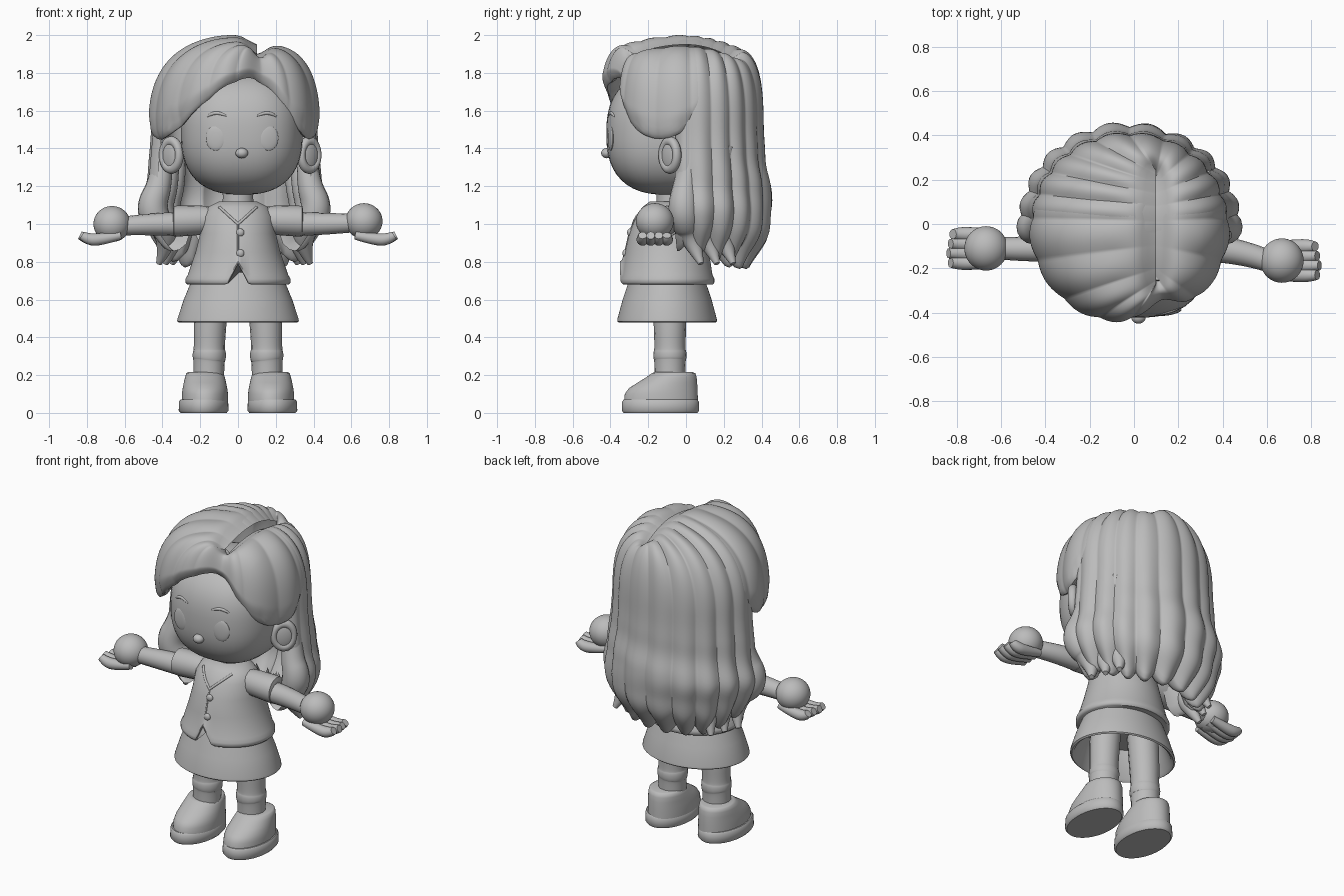
import bpy, bmesh
from math import sin, cos, pi, radians, acos, sqrt, exp
from mathutils import Vector

cube = bpy.data.objects.get("Cube")
if cube:
    bpy.data.objects.remove(cube, do_unlink=True)

clay = bpy.data.materials.new("clay_grey")
clay.use_nodes = True
GREY = (0.5, 0.5, 0.5, 1)
clay.diffuse_color = GREY
clay.node_tree.nodes["Principled BSDF"].inputs["Base Color"].default_value = GREY


def interp(x, pts):
    """Piecewise linear lookup in sorted (x, value) pairs."""
    for (a, u), (b, v) in zip(pts, pts[1:]):
        if x <= b:
            return u + (v - u) * max(0, (x - a) / (b - a))
    return pts[-1][1]


def smooth(x, pts):
    """Lookup averaged over a small window, to round the corners."""
    span = (pts[-1][0] - pts[0][0]) / 40
    return sum(interp(x + span * k, pts) for k in range(-2, 3)) / 5


def finish(ob, name, angle=50):
    ob.name = ob.data.name = name
    ob.data.materials.clear()
    ob.data.materials.append(clay)
    bpy.ops.object.select_all(action='DESELECT')
    ob.select_set(True)
    bpy.context.view_layer.objects.active = ob
    bpy.ops.object.shade_smooth_by_angle(angle=radians(angle))
    return ob


def from_bmesh(bm, name):
    me = bpy.data.meshes.new(name)
    bm.to_mesh(me)
    bm.free()
    ob = bpy.data.objects.new(name, me)
    bpy.context.collection.objects.link(ob)
    return finish(ob, name)


def ball(name, loc, scale, p=2, rot=(0, 0, 0)):
    """Ellipsoid; p above 2 makes it boxier."""
    bpy.ops.mesh.primitive_uv_sphere_add(segments=48, ring_count=28, location=loc, rotation=rot)
    ob = bpy.context.object
    for v in ob.data.vertices:
        v.co /= sum(abs(c) ** p for c in v.co) ** (1 / p)
    ob.scale = scale
    return finish(ob, name)


def loft(name, rings, cx=0.0, n=96, shape=None):
    """Stack of ellipses (z, cy, rx, ry) with capped ends."""
    bm = bmesh.new()
    rows = [[bm.verts.new((cx + rx * sin(2 * pi * i / n), cy - ry * cos(2 * pi * i / n), z))
             for i in range(n)] for z, cy, rx, ry in rings]
    for a, b in zip(rows, rows[1:]):
        for i in range(n):
            bm.faces.new((a[i - 1], a[i], b[i], b[i - 1]))
    bm.faces.new(rows[0])
    bm.faces.new(rows[-1])
    bmesh.ops.recalc_face_normals(bm, faces=bm.faces)
    if shape:
        for v in bm.verts:
            shape(v.co)
    return from_bmesh(bm, name)


def tube(name, pts, kind='NURBS'):
    """Round tube through (x, y, z, radius) points."""
    cu = bpy.data.curves.new(name, 'CURVE')
    cu.dimensions, cu.bevel_depth, cu.bevel_resolution, cu.use_fill_caps = '3D', 1, 6, True
    sp = cu.splines.new(kind)
    sp.points.add(len(pts) - 1)
    for q, (x, y, z, r) in zip(sp.points, pts):
        q.co, q.radius = (x, y, z, 1), r
    if kind == 'NURBS':
        sp.order_u, sp.use_endpoint_u = 3, True
    ob = bpy.data.objects.new(name, cu)
    bpy.context.collection.objects.link(ob)
    bpy.ops.object.select_all(action='DESELECT')
    ob.select_set(True)
    bpy.context.view_layer.objects.active = ob
    bpy.ops.object.convert(target='MESH')
    return finish(bpy.context.object, name)


# Hair: strands fall from a parting line, over a dome, then down to a turned-in lip
FLARE = [(0.76, 0.9), (0.82, 0.92), (0.95, 1.05), (1.1, 1.12), (1.3, 1.03), (1.5, 1)]


def hair(name, a0, a1, low, waves, amp, lip, hem_width, puff=0.0, n=200, m=56):
    bm = bmesh.new()
    grid = []
    for i in range(n + 1):
        deg = a0 + (a1 - a0) * i / n
        a = radians(deg)
        out = Vector((sin(a), -cos(a)))
        mid = Vector((-0.02, 0))
        front = cos(a) > 0
        rim = Vector((0.44 * sin(a), -(0.45 if front else 0.41) * cos(a)))
        rim.y += 0.075 * exp(-((deg - 19) / 15) ** 2)
        start = Vector((0.1, -(0.27 if front else 0.24) * cos(a)))
        side = interp(rim.x, [(0.02, 0), (0.2, 1)])
        rise = 0.5 - 0.05 * side - (0.05 if front else 0.07) * cos(a) ** 2
        p = 2.6 + (0.4 if front else 0.2) * cos(a) ** 2
        ridge = abs(sin(a * waves + 0.5 * sin(3 * a)))
        end = low(deg, ridge)
        t_end = acos(max(0, (end - 1.5) / rise) ** (p / 2)) if end > 1.5 else pi / 2
        dome, drop = t_end * 0.5, max(0, 1.5 - end)
        hem = max(0, 1 - min(deg - a0, a1 - deg) / hem_width) ** 2
        col = []
        for j in range(m + 1):
            w = j / m
            q = w * (dome + drop)
            t = min(q / 0.5, pi / 2)
            u, h = sin(t) ** (2 / p), max(0, cos(t)) ** (2 / p)
            z = 1.5 + rise * h - max(0, q - dome)
            f = smooth(z, FLARE)
            f += 0.015 * sin(22 * z + 2 * a) * min(1, max(0, 1.4 - z) * 5)
            step = (mid + rim * f - start) * u
            xy = start + step
            off = amp * (ridge - 0.6) * min(1, step.length / 0.2) * interp(z, [(1.0, 1.8), (1.6, 1)])
            off += (puff - 0.06 * hem) * u - 0.4 * lip * max(0, (w - 0.9) / 0.1) ** 2
            xy += out * off
            z += off * h - 0.05 * exp(-(step.length / 0.06) ** 2)
            col.append(bm.verts.new((xy.x, xy.y, z)))
        for inward, up in ((0.4, -0.008), (0.8, 0.0), (1.0, 0.03), (1.0, 0.14)):
            xy -= out * lip * inward * 0.4
            col.append(bm.verts.new((xy.x, xy.y, z + up)))
        grid.append(col)
    for a, b in zip(grid, grid[1:]):
        for j in range(len(a) - 1):
            bm.faces.new((a[j], a[j + 1], b[j + 1], b[j]))
    return from_bmesh(bm, name)


EDGE = [(-120, 1.82), (-106, 1.64), (-92, 1.5), (-76, 1.45), (-58, 1.45), (-32, 1.58), (-12, 1.74), (6, 1.79),
        (16, 1.81), (26, 1.77), (34, 1.66), (47, 1.53), (60, 1.46), (78, 1.45), (92, 1.5), (106, 1.64), (120, 1.82)]
hair("fringe", -120, 120, lambda d, r: smooth(d, EDGE), 8, 0.012, 0.06, 34, 0.012)
hair("back_hair", 82, 278,
     lambda d, r: 0.77 + 0.06 * (1 - r) + 0.1 * sin(radians(d)) ** 8, 10, 0.015, 0.09, 12)
for s, tag in ((-1, "right"), (1, "left")):
    k = s * (1 if s < 0 else 0.91)
    for i in range(3):
        y = 0.0 + 0.085 * i
        x = 0.4 - 0.035 * i
        tube(f"{tag}_lock_{i}", [(x * k, y + 0.04, 1.42, 0.05), (x * k, y, 1.24, 0.06),
                                 ((x + 0.075) * k, y - 0.02, 1.06, 0.085),
                                 ((x - 0.05) * k, y + 0.02, 0.94, 0.065),
                                 ((x + 0.02) * k, y + 0.08, 0.79, 0.015)])

# Head and face
HEAD, SIZE, BOX = Vector((0.02, -0.1, 1.48)), Vector((0.322, 0.322, 0.325)), 2.5


def face_y(x, z):
    left = 1 - abs((x - HEAD.x) / SIZE.x) ** BOX - abs((z - HEAD.z) / SIZE.z) ** BOX
    return HEAD.y - SIZE.y * left ** (1 / BOX)


ball("head", HEAD, SIZE, BOX)
ball("nose", (0.02, face_y(0.02, 1.375) - 0.005, 1.375), (0.033, 0.03, 0.027))
for s, tag in ((-1, "right"), (1, "left")):
    ex = 0.022 + 0.14 * s
    ball(f"{tag}_eye", (ex, face_y(ex, 1.455) + 0.006, 1.455), (0.053, 0.012, 0.066), rot=(0, 0, 0.2 * s))
    tube(f"{tag}_eyebrow", [(0.02 + s * d, face_y(0.02 + s * d, z) + 0.003, z, r)
                            for d, z, r in ((0.08, 1.572, 0.004), (0.11, 1.585, 0.009), (0.14, 1.588, 0.009),
                                            (0.165, 1.58, 0.009), (0.185, 1.568, 0.004))])
    ear, turn = (0.012 + 0.365 * s, -0.085, 1.365), -0.85 * s
    ball(f"{tag}_ear", ear, (0.026, 0.062, 0.085), rot=(0, 0, turn))
    bpy.ops.mesh.primitive_torus_add(location=ear, rotation=(0, pi / 2, turn),
                                     major_radius=0.057, minor_radius=0.021)
    bpy.context.object.scale = (1.28, 1, 1.2)
    finish(bpy.context.object, f"{tag}_ear_rim")
loft("neck", [(1.04, -0.08, 0.09, 0.085), (1.14, -0.08, 0.08, 0.075), (1.24, -0.08, 0.085, 0.08)])

# Vest with a notched hem, skirt beneath
VEST = [(0.68, 0.268, 0.242), (0.69, 0.278, 0.25), (0.71, 0.278, 0.25), (0.73, 0.266, 0.24),
        (0.85, 0.225, 0.222), (0.95, 0.2, 0.2), (1.04, 0.19, 0.165), (1.09, 0.16, 0.13), (1.12, 0.1, 0.09)]


def notch(co):
    if co.y < -0.2:
        co.z += 0.11 * max(0, 1 - abs(co.x) / 0.055) * max(0, (0.86 - co.z) / 0.18)


def vest_point(x, z, r):
    rx, ry = (interp(z, [(v[0], v[i]) for v in VEST]) for i in (1, 2))
    return (x, -0.1 - ry * sqrt(1 - (x / rx) ** 2), z, r)


loft("vest", [(z, -0.1, rx, ry) for z, rx, ry in VEST], shape=notch)
loft("skirt", [(z, -0.1, rx, rx * 0.82) for z, rx in
               ((0.8, 0.21), (0.69, 0.25), (0.6, 0.287), (0.5, 0.32), (0.485, 0.322),
                (0.478, 0.312), (0.49, 0.295), (0.65, 0.235))])
tube("vest_seam", [vest_point(0, z, 0.005) for z in (1.0, 0.95, 0.85, 0.8)], 'POLY')
for s, tag in ((-1, "right"), (1, "left")):
    tube(f"{tag}_neckline", [vest_point(s * 0.011 * i, 1.0 + 0.01 * i, 0.007) for i in range(10)], 'POLY')
for i, z in enumerate((0.955, 0.845)):
    ball(f"button_{i}", vest_point(0.012, z, 0)[:3], (0.021, 0.014, 0.021))

# Arms, hands, legs and shoes
for s, tag, hy, hz in ((-1, "right", -0.11, 1.0), (1, "left", -0.165, 1.015)):
    tube(f"{tag}_sleeve", [(s * x, -0.1, z, r) for x, z, r in
                           ((0.12, 1.02, 0.07), (0.2, 1.02, 0.078), (0.32, 1.015, 0.082),
                            (0.34, 1.015, 0.08), (0.345, 1.015, 0.06))], 'POLY')
    tube(f"{tag}_arm", [(s * 0.3, -0.105, 1.0, 0.064), (s * 0.46, -0.115, 1.0, 0.058),
                        (s * 0.6, hy, hz - 0.01, 0.05)])
    ball(f"{tag}_hand", (s * 0.667, hy, hz), (0.098, 0.1, 0.095))
    for i in range(4):
        y = hy - 0.065 + 0.043 * i
        reach = 0.837 - 0.01 * abs(i - 1)
        tube(f"{tag}_finger_{i}", [(s * 0.62, y, 0.94, 0.022), (s * 0.74, y, 0.914, 0.034),
                                   (s * 0.8, y, 0.922, 0.03), (s * reach, y, 0.94, 0.022)])
    tube(f"{tag}_leg", [(s * x, -0.085, z, r) for x, z, r in
                        ((0.135, 0.66, 0.09), (0.148, 0.48, 0.087), (0.152, 0.34, 0.081), (0.152, 0.32, 0.088),
                         (0.152, 0.29, 0.088), (0.154, 0.27, 0.081), (0.155, 0.15, 0.081))])
    loft(f"{tag}_shoe_sole", [(0, -0.135, 0.122, 0.195), (0.012, -0.135, 0.132, 0.205),
                              (0.06, -0.135, 0.13, 0.203), (0.07, -0.135, 0.122, 0.195)], s * 0.182)
    loft(f"{tag}_shoe", [(0.06, -0.132, 0.122, 0.195), (0.1, -0.131, 0.122, 0.193), (0.13, -0.121, 0.118, 0.182),
                         (0.16, -0.099, 0.112, 0.158), (0.19, -0.076, 0.105, 0.132),
                         (0.21, -0.066, 0.098, 0.115), (0.216, -0.064, 0.088, 0.1)], s * 0.175)
